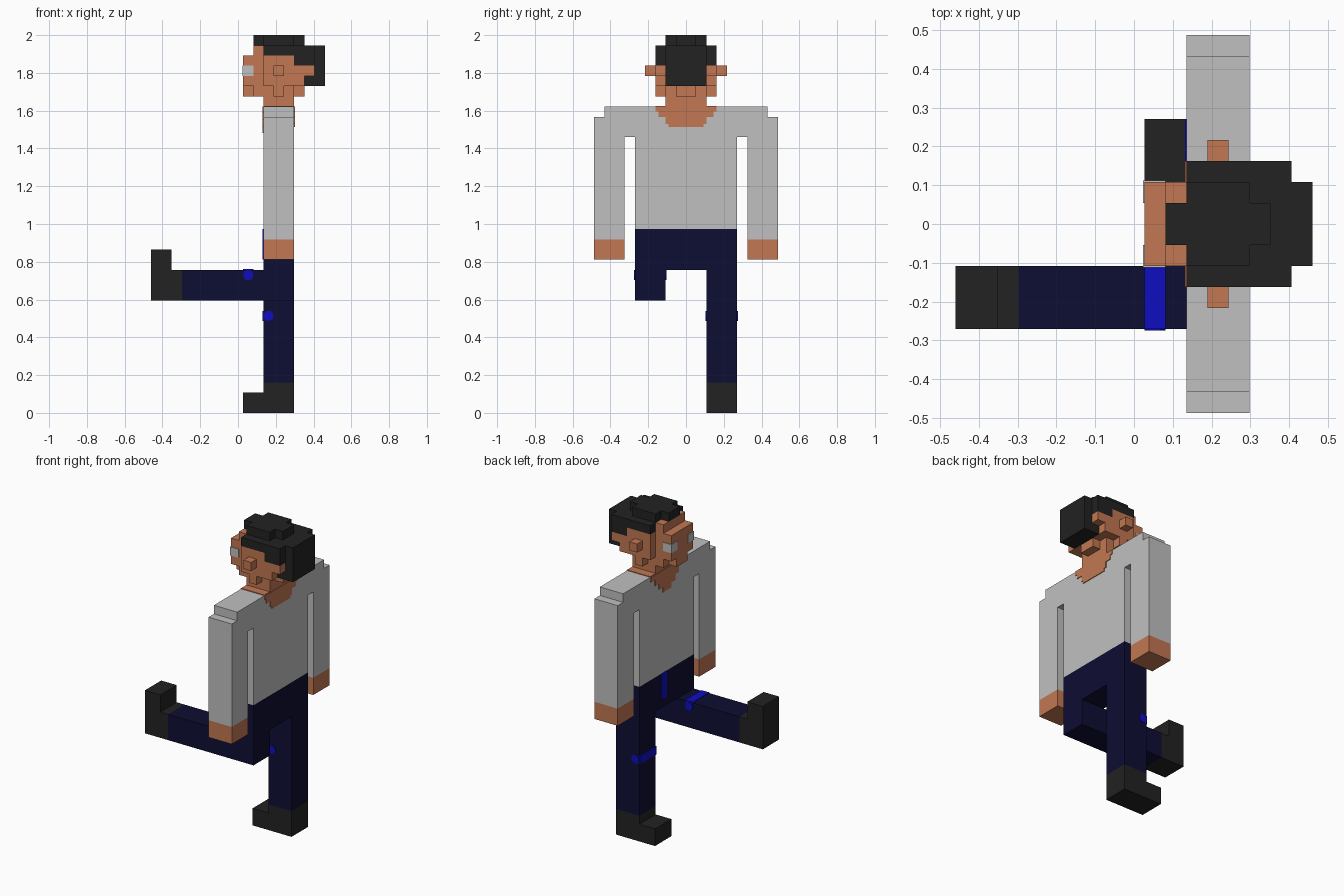
import bpy, bmesh, math
from mathutils import Matrix, Vector

cube = bpy.data.objects.get("Cube")
if cube:
    bpy.data.objects.remove(cube, do_unlink=True)

V = 2 / 37            # block size
X0 = -8.5 * V         # x of grid column 0
P = 0.08              # plate thickness in blocks (about 0.004)


def lin(c):
    c /= 255
    return c / 12.92 if c <= 0.04045 else ((c + 0.055) / 1.055) ** 2.4


def material(name, r, g, b):
    m = bpy.data.materials.new(name)
    col = (lin(r), lin(g), lin(b), 1)
    m.use_nodes = True
    m.diffuse_color = col
    bsdf = m.node_tree.nodes["Principled BSDF"]
    bsdf.inputs["Base Color"].default_value = col
    bsdf.inputs["Roughness"].default_value = 0.9
    return m


SKIN = material("skin", 194, 119, 82)
GREY = material("shirt_grey", 192, 192, 192)
NAVY = material("trouser_navy", 13, 13, 51)
BLUE = material("bright_blue", 13, 13, 192)
BLACK = material("hair_and_shoe_black", 34, 34, 34)


def finish(name, bm, mat):
    me = bpy.data.meshes.new(name)
    bm.to_mesh(me)
    bm.free()
    me.materials.append(mat)
    ob = bpy.data.objects.new(name, me)
    bpy.context.collection.objects.link(ob)
    return ob


def blocks(name, mat, *boxes):
    """Boxes as (x0, x1, y0, y1, z0, z1) in block units."""
    bm = bmesh.new()
    for x0, x1, y0, y1, z0, z1 in boxes:
        size = Vector((x1 - x0, y1 - y0, z1 - z0)) * V
        mid = Vector((x0 + x1, y0 + y1, z0 + z1)) * (V / 2) + Vector((X0, 0, 0))
        bmesh.ops.create_cube(bm, size=1,
                              matrix=Matrix.Translation(mid) @ Matrix.Diagonal((*size, 1)))
    return finish(name, bm, mat)


def discs(name, mat, x, z, ys):
    """Thin round plates facing sideways."""
    bm = bmesh.new()
    for y in ys:
        mid = Vector((x * V + X0, y * V, z * V))
        bmesh.ops.create_cone(bm, cap_ends=True, segments=12, radius1=V / 2, radius2=V / 2,
                              depth=2 * P * V,
                              matrix=Matrix.Translation(mid) @ Matrix.Rotation(math.pi / 2, 4, 'X'))
    return finish(name, bm, mat)


# Legs and hips
blocks("hips", NAVY, (11, 14, -5, 5, 14, 18))
blocks("standing_leg", NAVY, (11, 14, 2, 5, 3, 14))
blocks("raised_leg", NAVY, (3, 14, -5, -2, 11, 14))

# Shoes
blocks("standing_shoe", BLACK, (11, 14, 2, 5, 0, 3), (9, 11, 2, 5, 0, 2))
blocks("raised_shoe", BLACK, (2, 3, -5, -2, 11, 14), (0, 2, -5, -2, 11, 16))

# Bright knee bands and fly
blocks("standing_knee_band", BLUE, (11 - P, 11 + P, 2, 5, 9, 10))
discs("standing_knee_dots", BLUE, 11.5, 9.5, (2, 5))
blocks("raised_knee_band", BLUE, (9, 10, -5, -2, 14 - P, 14 + P))
discs("raised_knee_dots", BLUE, 9.5, 13.5, (-5, -2))
blocks("fly", BLUE, (11 - P, 11 + P, 0, 1, 15, 18))

# Shirt
blocks("shirt_body", GREY, (11, 14, -5, 5, 18, 29), (11, 14, -8, 8, 29, 30))
for side, s in (("left", 1), ("right", -1)):
    def span(a, b):
        return (a, b) if s > 0 else (-b, -a)
    blocks(side + "_sleeve", GREY, (11, 14, *span(6, 9), 17, 29),
           (11, 14, *span(5, 6), 27, 29))
    blocks(side + "_hand", SKIN, (11, 14, *span(6, 9), 15, 17))
    blocks(side + "_ear", SKIN, (12, 13, *span(3, 4), 33, 34))
    # Eye plates wrap around the corner of the face
    blocks(side + "_eye", GREY, (9 - P, 9 + P, *span(1, 2), 33, 34),
           (9 - P, 10, *span(2 - P, 2 + P), 33, 34))

# Neckline plates, stepped at the back and front
blocks("back_neckline", SKIN, (14 - P, 14 + P, -3, 3, 29.5, 30),
       (14 - P, 14 + P, -2.7, 2.7, 29, 29.5),
       (14 - P, 14 + P, -2, 2, 28.3, 29), (14 - P, 14 + P, -1.7, 1.7, 28, 28.3))
blocks("front_neckline", SKIN, (11 - P, 11 + P, -3, 3, 29.4, 30),
       (11 - P, 11 + P, -2.2, 2.2, 28.7, 29.4),
       (11 - P, 11 + P, -1.5, 1.5, 28, 28.7), (11 - P, 11 + P, -0.8, 0.8, 27.4, 28))
blocks("top_neckline", SKIN, (11, 14, -3, 3, 30 - P, 30 + P))

# Neck and head
blocks("neck", SKIN, (11, 14, -2, 2, 30, 31))
blocks("jaw", SKIN, (9, 10, -1, 1, 31, 32), (10, 14, -2, 2, 31, 32),
       (14, 15, -1, 1, 31, 32), (12, 13, -3, -2, 31, 32), (12, 13, 2, 3, 31, 32))
blocks("face", SKIN, (9, 10, -2, 2, 32, 35), (10, 11, -2, 2, 32, 36))
blocks("head", SKIN, (11, 15, -3, 3, 32, 34), (11, 14, -3, 3, 34, 35),
       (15, 16, -3, 3, 33, 34))

# Hair
blocks("hair_cap", BLACK, (11, 16, -3, 3, 35, 36), (14, 16, -3, 3, 34, 35))
blocks("hair_top", BLACK, (11, 14, -2, 2, 36, 37), (10, 11, -1, 1, 36, 37),
       (14, 15, -1, 1, 36, 37))
blocks("hair_back", BLACK, (16, 17, -2, 2, 32, 36), (15, 16, -2, 2, 32, 33))
